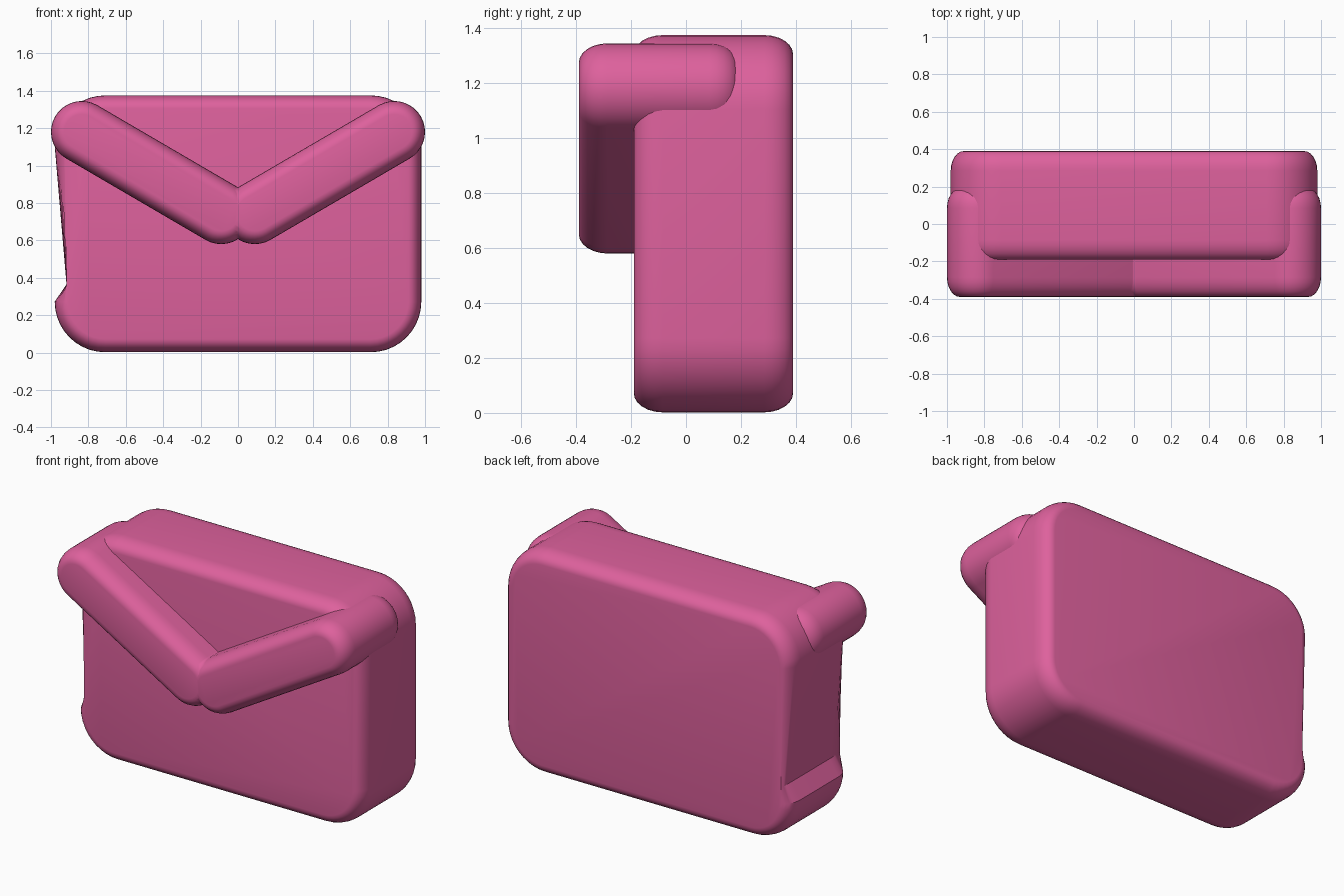
import bpy, bmesh, math

if "Cube" in bpy.data.objects:
    bpy.data.objects.remove(bpy.data.objects["Cube"])

pink = bpy.data.materials.new("pink")
pink.diffuse_color = (0.73, 0.12, 0.337, 1)
pink.use_nodes = True
pink.node_tree.nodes["Principled BSDF"].inputs["Base Color"].default_value = pink.diffuse_color

BEVEL_IN, BEVEL_DEPTH, STEPS = 0.07, 0.105, 6


def arc(cx, cz, start, end, n=10):
    """Outline entries: (centre x, centre z, direction x, direction z)."""
    angles = [math.radians(start + (end - start) * i / n) for i in range(n + 1)]
    return [(cx, cz, math.cos(a), math.sin(a)) for a in angles]


def pillow(name, outline, radius, y0, y1, limit=None):
    """Extrude an outline along y with rounded front and back rims."""
    levels = []
    for k in range(STEPS + 1):
        t = math.pi / 2 * k / STEPS
        levels.append((BEVEL_IN * (1 - math.sin(t)), BEVEL_DEPTH * (1 - math.cos(t))))
    sections = [(d, y0 + h) for d, h in levels] + [(d, y1 - h) for d, h in reversed(levels)]

    bm = bmesh.new()
    rings = []
    for d, y in sections:
        ring = []
        for i, (cx, cz, dx, dz) in enumerate(outline):
            x, z = cx + (radius - d) * dx, cz + (radius - d) * dz
            if limit and i == limit[0]:
                x = max(x, limit[1])
            ring.append(bm.verts.new((x, y, z)))
        rings.append(ring)
    n = len(outline)
    for a, b in zip(rings, rings[1:]):
        for i in range(n):
            j = (i + 1) % n
            bm.faces.new((a[i], a[j], b[j], b[i]))
    bm.faces.new(rings[0])
    bm.faces.new(rings[-1])
    bmesh.ops.recalc_face_normals(bm, faces=bm.faces)
    mesh = bpy.data.meshes.new(name)
    bm.to_mesh(mesh)
    bm.free()
    mesh.materials.append(pink)
    ob = bpy.data.objects.new(name, mesh)
    bpy.context.collection.objects.link(ob)
    bpy.ops.object.select_all(action='DESELECT')
    ob.select_set(True)
    bpy.context.view_layer.objects.active = ob
    bpy.ops.object.shade_smooth_by_angle(angle=math.radians(30))
    return ob


# Envelope body: rounded slab with a wedge-shaped dent in its left side
R, CX, LOW, HIGH = 0.27, 0.71, 0.272, 1.105
outline = arc(CX, LOW, -90, 0) + arc(CX, HIGH, 0, 90) + arc(-CX, HIGH, 90, 180)
dent = len(outline)
outline += [(-CX, 0.365, -1, 0)] + arc(-CX, LOW, 180, 270)
pillow("envelope_body", outline, R, -0.19, 0.39, (dent, -0.917))

# Flap: one slanted round-ended bar, trimmed at the middle and mirrored
bar = arc(0.835, 1.18, -60, 120, 18) + arc(0.09, 0.745, 120, 300, 18)
flap = pillow("envelope_flap", bar, 0.165, -0.39, 0.19)
mirror = flap.modifiers.new("mirror", 'MIRROR')
mirror.use_axis[0] = True
mirror.use_bisect_axis[0] = True
